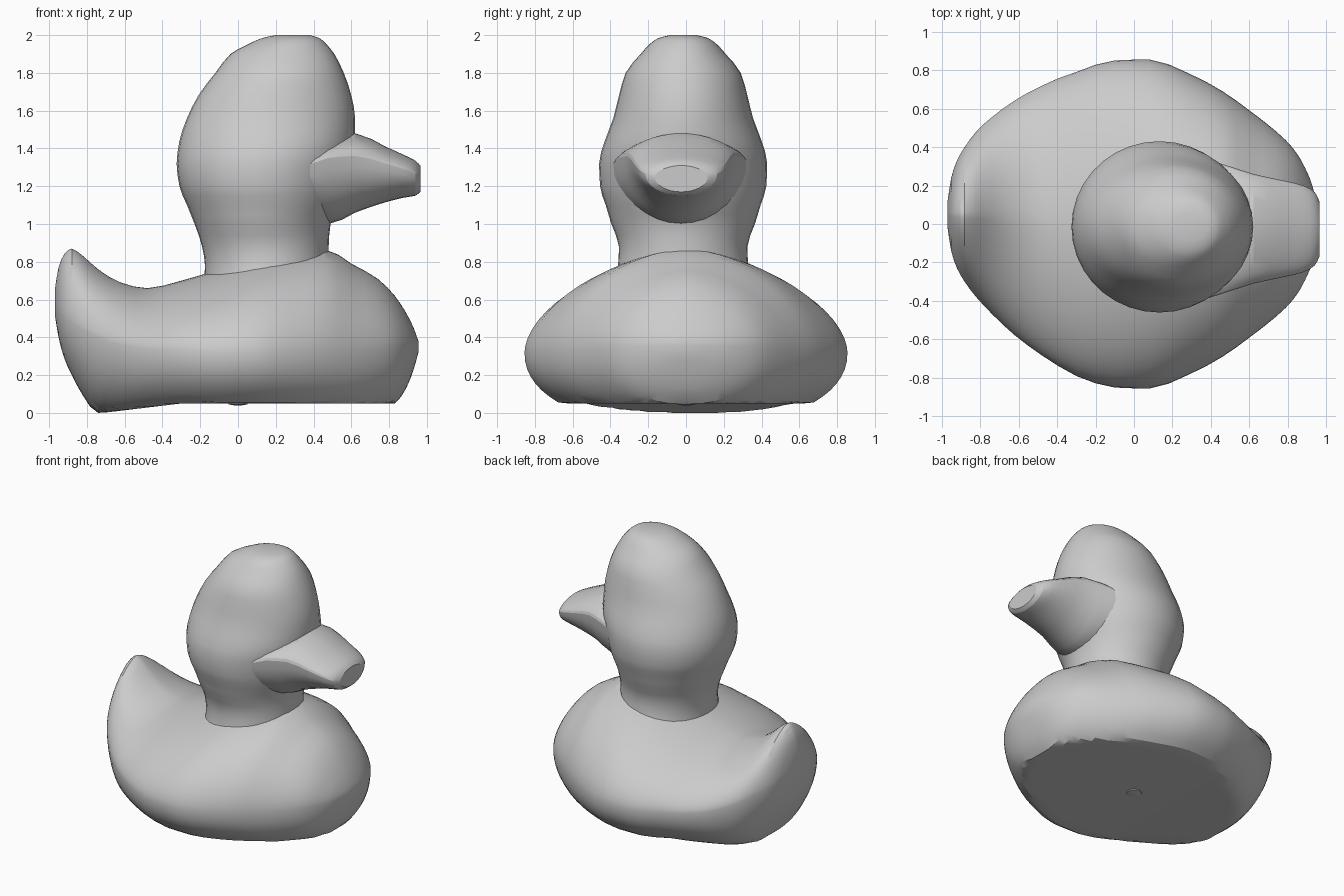
import bpy
import bmesh
import math

cube = bpy.data.objects.get("Cube")
if cube:
    bpy.data.objects.remove(cube, do_unlink=True)

# One plain colour for the whole toy
grey = bpy.data.materials.new("plain grey")
grey.use_nodes = True
colour = (0.6, 0.6, 0.6, 1)
grey.diffuse_color = colour
grey.node_tree.nodes["Principled BSDF"].inputs["Base Color"].default_value = colour


def power(value, exponent):
    return math.copysign(abs(value) ** exponent, value)


def smooth_rows(rows, steps):
    """Insert rows between the given ones along a monotone cubic curve."""
    def slope(i, k):
        if i == 0 or i == len(rows) - 1:
            j = min(i, len(rows) - 2)
            return rows[j + 1][k] - rows[j][k]
        a = rows[i][k] - rows[i - 1][k]
        b = rows[i + 1][k] - rows[i][k]
        return 2 * a * b / (a + b) if a * b > 0 else 0

    result = []
    for i in range(len(rows) - 1):
        for s in range(steps):
            t = s / steps
            row = []
            for k in range(len(rows[i])):
                p, q = rows[i][k], rows[i + 1][k]
                h = t * t * (3 - 2 * t)
                row.append(p + (q - p) * h
                           + slope(i, k) * t * (1 - t) ** 2
                           - slope(i + 1, k) * t * t * (1 - t))
            result.append(row)
    result.append(rows[-1])
    return result


def loft(name, rings):
    """Skin closed rings of points and cap both ends."""
    bm = bmesh.new()
    loops = [[bm.verts.new(p) for p in ring] for ring in rings]
    count = len(loops[0])
    for a, b in zip(loops, loops[1:]):
        for i in range(count):
            j = (i + 1) % count
            bm.faces.new((a[i], a[j], b[j], b[i]))
    bm.faces.new(loops[0])
    bm.faces.new(loops[-1])
    bmesh.ops.recalc_face_normals(bm, faces=bm.faces)
    mesh = bpy.data.meshes.new(name)
    bm.to_mesh(mesh)
    bm.free()
    obj = bpy.data.objects.new(name, mesh)
    bpy.context.collection.objects.link(obj)
    mesh.materials.append(grey)
    bpy.ops.object.select_all(action="DESELECT")
    obj.select_set(True)
    bpy.context.view_layer.objects.active = obj
    bpy.ops.object.shade_smooth_by_angle(angle=math.radians(20))
    return obj


def cross_section(x, low, wide, high, half, shift, n_low, n_high, count):
    """Upright ring: widest at one height, own roundness above and below."""
    ring = []
    for i in range(count):
        a = math.tau * i / count
        c, s = math.cos(a), math.sin(a)
        n = n_high if s > 0 else n_low
        reach = high - wide if s > 0 else wide - low
        ring.append((x, shift + half * power(c, 2 / n),
                     wide + reach * power(s, 2 / n)))
    return ring


# Body and tail: x, bottom before the flat cut, widest height, top, half width
body_rows = [
    (-.97, .52, .58, .65, .06), (-.95, .40, .54, .77, .19),
    (-.92, .29, .51, .84, .28), (-.88, .20, .48, .87, .35),
    (-.82, .09, .44, .83, .43), (-.74, -.01, .40, .76, .51),
    (-.62, -.045, .36, .69, .61), (-.48, -.05, .34, .66, .70),
    (-.30, -.06, .33, .70, .79), (-.10, -.08, .32, .76, .85),
    (.08, -.08, .32, .82, .855), (.28, -.08, .32, .86, .785),
    (.46, -.075, .33, .865, .69), (.60, -.06, .33, .79, .59),
    (.74, -.01, .34, .71, .48), (.83, .045, .35, .62, .39),
    (.89, .13, .35, .53, .29), (.93, .23, .355, .45, .19),
    (.955, .32, .36, .38, .06),
]
rings = []
for x, low, wide, high, half in smooth_rows(body_rows, 2):
    tail = min(1, max(0, (-.3 - x) / .5))
    ring = cross_section(x, low, wide, high, half, .05 * tail,
                         2.2, 1.78 - .28 * tail, 64)
    # Cut the underside flat, dipping slightly below the tail
    floor = max(0, .05 - .12 * max(0, -.3 - x))
    rings.append([(px, py, max(pz, floor)) for px, py, pz in ring])
loft("body", rings)

# Neck and head: height, back, front, half width
head_rows = [
    (.68, -.18, .46, .37), (.78, -.175, .48, .345), (.88, -.19, .48, .34),
    (1.0, -.23, .49, .38), (1.1, -.27, .53, .41), (1.2, -.31, .56, .44),
    (1.32, -.325, .59, .445), (1.44, -.31, .62, .415), (1.56, -.27, .62, .37),
    (1.68, -.21, .60, .34), (1.8, -.12, .56, .305), (1.9, -.04, .51, .225),
    (1.95, .05, .47, .18), (1.985, .13, .43, .13), (2.0, .2, .38, .07),
]
rings = []
for z, back, front, half in smooth_rows(head_rows, 2):
    middle, reach = (back + front) / 2, (front - back) / 2
    rings.append([(middle + reach * math.cos(math.tau * i / 36),
                   half * math.sin(math.tau * i / 36) - .015, z)
                  for i in range(36)])
loft("head", rings)

# Beak: low ridged lid over a rounded bowl that flows out of the cheeks
beak_rows = [
    (.12, 1.02, 1.22, 1.32, .37), (.30, 1.0, 1.28, 1.38, .375),
    (.48, 1.0, 1.35, 1.45, .33), (.62, 1.06, 1.36, 1.48, .285),
    (.78, 1.115, 1.32, 1.41, .25), (.88, 1.14, 1.29, 1.365, .225),
    (.94, 1.15, 1.265, 1.335, .19), (.965, 1.17, 1.25, 1.31, .14),
]
loft("beak", [cross_section(*row, -.025, 2.0, 1.8, 32)
              for row in smooth_rows(beak_rows, 2)])

# Small plug set almost flush in the base
loft("base_plug", [[(r * math.cos(math.tau * i / 12), r * math.sin(math.tau * i / 12), z)
                    for i in range(12)]
                   for r, z in ((.06, .07), (.05, .045), (.02, .04))])
